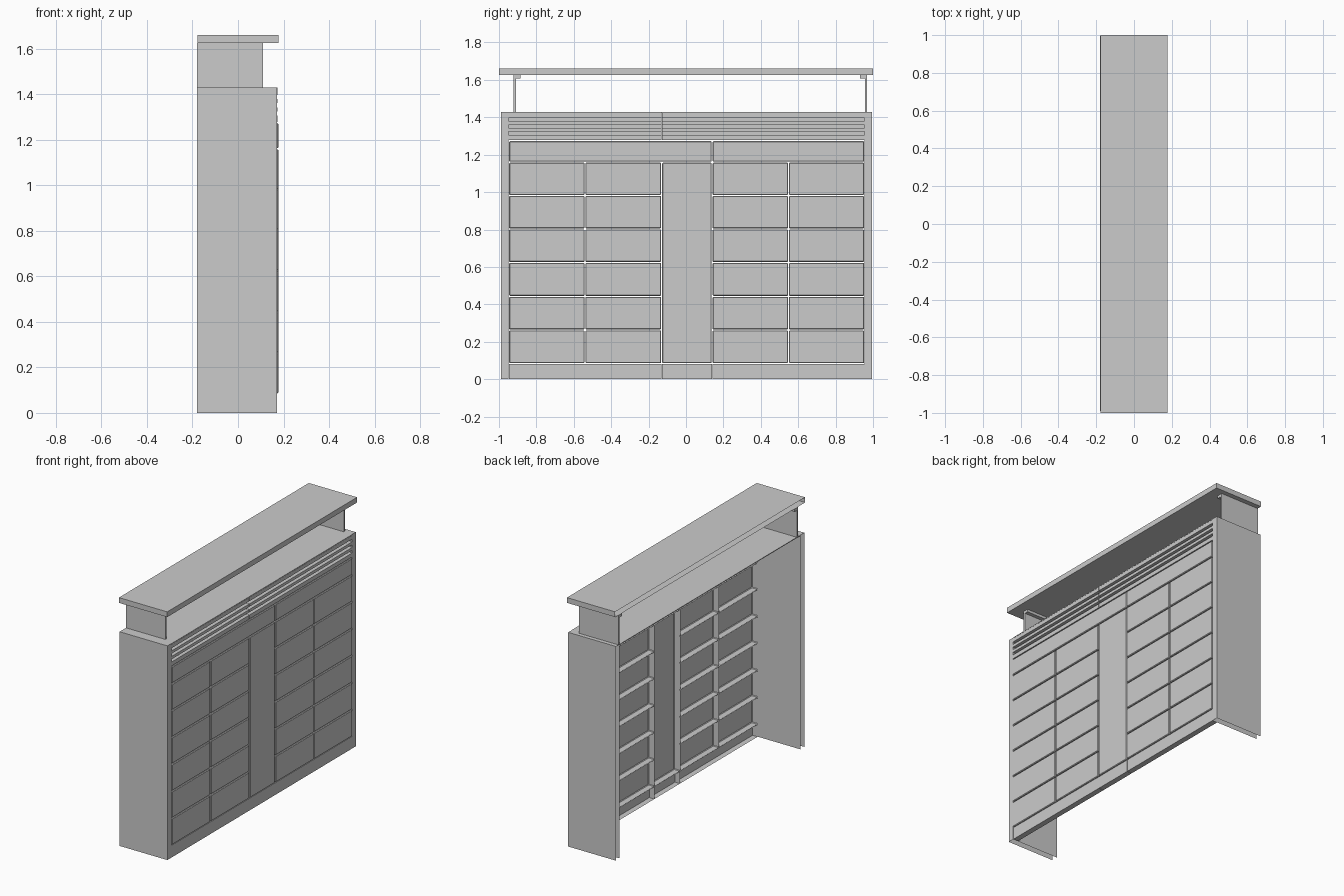
import bpy, bmesh

if "Cube" in bpy.data.objects:
    bpy.data.objects.remove(bpy.data.objects["Cube"])

def link(name, bm):
    me = bpy.data.meshes.new(name)
    bm.to_mesh(me)
    bm.free()
    ob = bpy.data.objects.new(name, me)
    bpy.context.collection.objects.link(ob)
    return ob

def box(name, x, y, z, open_sides=(), bevel=0.0):
    """Box from axis ranges; open_sides lists removed faces such as '-x'."""
    bm = bmesh.new()
    bmesh.ops.create_cube(bm, size=1)
    for v in bm.verts:
        for i, r in enumerate((x, y, z)):
            v.co[i] = r[0] if v.co[i] < 0 else r[1]
    bm.normal_update()
    kill = []
    for f in bm.faces:
        for s in open_sides:
            if f.normal["xyz".index(s[1])] * (1 if s[0] == '+' else -1) > 0.9:
                kill.append(f)
    if kill:
        bmesh.ops.delete(bm, geom=kill, context='FACES')
    if bevel:
        # chamfer the front rim and the four corners running back from it
        edges = [e for e in bm.edges if max(v.co.x for v in e.verts) > x[1] - 1e-4]
        bmesh.ops.bevel(bm, geom=edges, offset=bevel, segments=1,
                        affect='EDGES', profile=0.5)
    return link(name, bm)

XB, XF = -0.18, 0.172
GAP = 0.0025

def tile(name, y0, y1, z0, z1):
    # open-backed facing tile
    return box(name, (0.135, 0.177), (y0 + GAP, y1 - GAP), (z0 + GAP, z1 - GAP),
               ('-x',), 0.004)

# Side panels: hollow, open at the back and below
for name, y in (("side_panel_a", (-0.99, -0.948)), ("side_panel_b", (0.955, 0.995))):
    box(name, (XB, XF), y, (0, 1.428), ('-x', '-z'))

# Facing tiles in two blocks of two columns
rows = [0.083, 0.263, 0.443, 0.624, 0.803, 0.982, 1.16]
for cols in ((-0.948, -0.54, -0.13), (0.14, 0.548, 0.955)):
    for y0, y1 in zip(cols, cols[1:]):
        for z0, z1 in zip(rows, rows[1:]):
            tile("facing_tile", y0, y1, z0, z1)

# Plain centre panel, plinth and upper frieze
tile("centre_panel", -0.13, 0.14, 0.083, 1.16)
for y0, y1 in ((-0.948, -0.13), (-0.13, 0.14), (0.14, 0.955)):
    box("plinth", (0.135, 0.172), (y0 + 0.001, y1 - 0.001), (0, 0.081), ('-x',))
for y0, y1 in ((-0.948, 0.14), (0.14, 0.955)):
    tile("frieze_panel", y0, y1, 1.16, 1.275)

# Grooved moulding: stepped profile (x, z) swept along y
profile = [(0.135, 1.278), (0.174, 1.278)]
for z in (1.305, 1.342, 1.379):
    profile += [(0.174, z), (0.15, z), (0.15, z + 0.018), (0.174, z + 0.018)]
profile += [(0.174, 1.422), (0.135, 1.422)]
for y0, y1 in ((-0.948, -0.131), (-0.129, 0.955)):
    bm = bmesh.new()
    a = [bm.verts.new((x, y0, z)) for x, z in profile]
    b = [bm.verts.new((x, y1, z)) for x, z in profile]
    for i in range(len(a) - 1):
        bm.faces.new((a[i], a[i + 1], b[i + 1], b[i]))
    bm.faces.new(a)
    bm.faces.new(b[::-1])
    bmesh.ops.recalc_face_normals(bm, faces=bm.faces)
    link("grooved_moulding", bm)

# Thin work surface
box("work_surface", (XB, 0.174), (-0.949, 0.956), (1.423, 1.428))

# Uprights with an inward flange under the top
for y, flange in (((-0.922, -0.91), (-0.91, -0.885)), ((0.957, 0.968), (0.93, 0.957))):
    box("top_support", (XB, 0.11), y, (1.428, 1.625))
    box("support_flange", (XB, 0.11), flange, (1.607, 1.625))

# Counter top: hollow, open at the back
box("counter_top", (-0.178, 0.178), (-1, 1), (1.625, 1.66), ('-x',))
